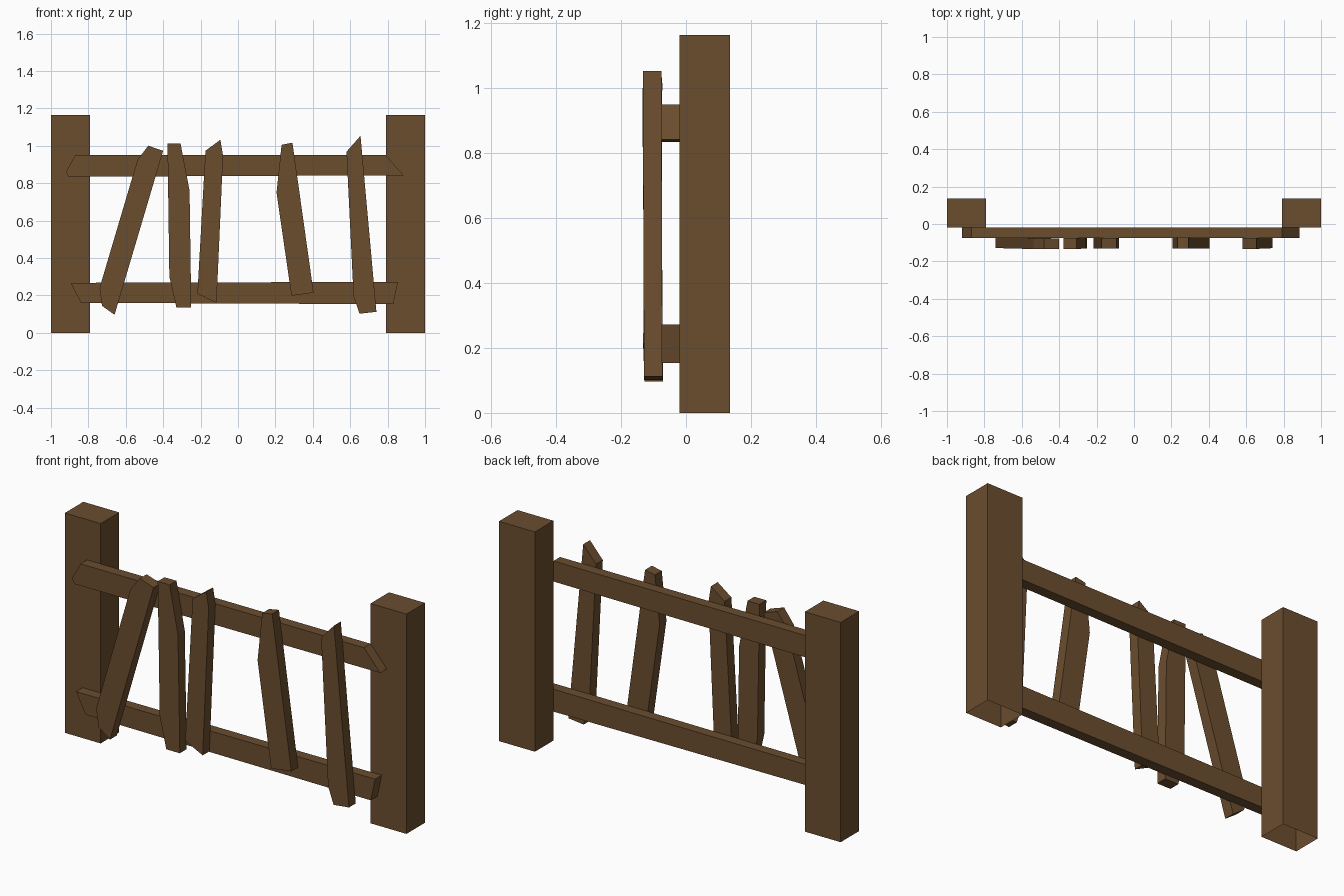
import bpy, bmesh

if "Cube" in bpy.data.objects:
    bpy.data.objects.remove(bpy.data.objects["Cube"])

wood = bpy.data.materials.new("brown_wood")
wood.diffuse_color = (0.147, 0.075, 0.028, 1)
wood.use_nodes = True
wood.node_tree.nodes["Principled BSDF"].inputs["Base Color"].default_value = wood.diffuse_color


def board(name, outline, y0, y1, lean=0.0, open_bottom=False):
    """Extrude a front (x, z) outline from y0 to y1; lean shifts y with height."""
    bm = bmesh.new()
    front = [bm.verts.new((x, y0 + lean * (0.55 - z), z)) for x, z in outline]
    back = [bm.verts.new((x, y1 + lean * (0.55 - z), z)) for x, z in outline]
    bm.faces.new(front)
    bm.faces.new(back[::-1])
    n = len(outline)
    for i in range(n):
        j = (i + 1) % n
        bm.faces.new((front[i], back[i], back[j], front[j]))
    bmesh.ops.recalc_face_normals(bm, faces=bm.faces)
    if open_bottom:
        under = [f for f in bm.faces if f.normal.z < -0.9]
        bmesh.ops.delete(bm, geom=under, context='FACES_ONLY')
    me = bpy.data.meshes.new(name)
    bm.to_mesh(me)
    bm.free()
    me.materials.append(wood)
    ob = bpy.data.objects.new(name, me)
    bpy.context.collection.objects.link(ob)
    return ob


# Square end posts, hollow underneath
for side, s in (("left", -1), ("right", 1)):
    board(side + "_post", [(s * 1.0, 0), (s * 0.79, 0), (s * 0.79, 1.163), (s * 1.0, 1.163)],
          -0.02, 0.135, open_bottom=True)

# Horizontal rails with roughly cut ends
board("top_rail", [(-0.92, 0.86), (-0.905, 0.834), (0.885, 0.842), (0.79, 0.95), (-0.87, 0.95)],
      -0.075, -0.02)
board("bottom_rail", [(-0.895, 0.267), (-0.84, 0.16), (0.83, 0.153), (0.855, 0.272)],
      -0.075, -0.02)

# Crooked slats nailed to the front
slats = [
    [(-0.48, 1.0), (-0.4, 0.973), (-0.66, 0.096), (-0.727, 0.144), (-0.74, 0.24), (-0.537, 0.925)],
    [(-0.377, 1.011), (-0.307, 1.011), (-0.259, 0.76), (-0.25, 0.134), (-0.329, 0.134), (-0.367, 0.3)],
    [(-0.174, 0.973), (-0.094, 1.032), (-0.08, 0.947), (-0.115, 0.16), (-0.217, 0.209)],
    [(0.233, 1.005), (0.291, 1.016), (0.404, 0.214), (0.286, 0.198), (0.206, 0.749)],
    [(0.58, 0.968), (0.655, 1.053), (0.74, 0.112), (0.65, 0.102), (0.618, 0.193)],
]
leans = [-0.008, -0.004, 0.0, 0.002, -0.004]
for i, (outline, lean) in enumerate(zip(slats, leans)):
    board(f"slat_{i + 1}", outline, -0.131, -0.074, lean=-lean)
